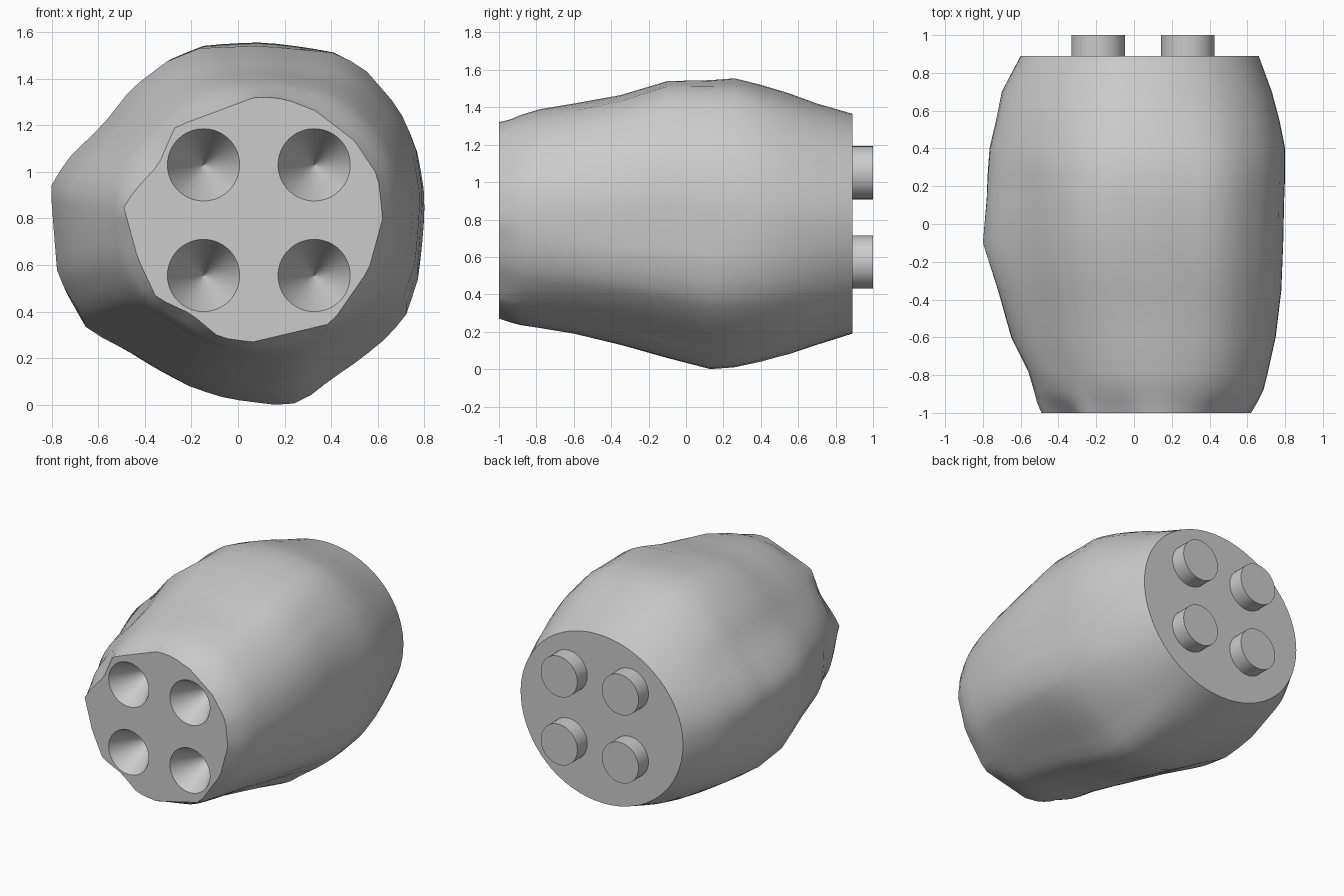
import bpy, bmesh, math
from mathutils import Matrix, Vector

cube = bpy.data.objects.get("Cube")
if cube:
    bpy.data.objects.remove(cube)

SIDES = 64
HOLE_DEPTH = 0.3
CHIP_START = -0.88
BACK_END = 0.89

grey = bpy.data.materials.new("stone_grey")
grey.use_nodes = True
grey.diffuse_color = (0.6, 0.6, 0.6, 1)
grey.node_tree.nodes["Principled BSDF"].inputs["Base Color"].default_value = (0.6, 0.6, 0.6, 1)

# Cross-section outlines (x, z), anticlockwise from the front
FRONT = [(.62, .8), (.6, .98), (.5, 1.13), (.33, 1.26), (.2, 1.31), (.08, 1.32),
         (-.27, 1.19), (-.34, 1.03), (-.44, .92), (-.49, .85), (-.43, .63), (-.35, .46),
         (-.2, .39), (-.08, .29), (.06, .27), (.4, .35), (.56, .58)]
MIDDLE = [(.8, .9), (.77, 1.1), (.7, 1.27), (.55, 1.45), (.43, 1.52), (.1, 1.55),
          (-.16, 1.54), (-.3, 1.48), (-.45, 1.36), (-.57, 1.2), (-.73, 1.04),
          (-.8, .92), (-.77, .52), (-.66, .33), (-.46, .24), (-.2, .09),
          (-.05, .04), (.2, 0), (.28, .02), (.4, .12), (.52, .2), (.65, .3),
          (.73, .39), (.78, .55)]

# Extents along the body: y, x low, x high, z low, z high
RINGS = [(-1, -.49, .62, .27, 1.32), (-.94, -.515, .655, .25, 1.335),
         (CHIP_START, -.53, .685, .235, 1.36),
         (-.78, -.56, .71, .22, 1.39), (-.6, -.65, .75, .19, 1.42),
         (-.35, -.72, .78, .13, 1.465), (-.1, -.8, .79, .06, 1.54),
         (.13, -.78, .795, 0, 1.545), (.26, -.775, .8, .01, 1.555),
         (.4, -.765, .8, .04, 1.52), (.55, -.73, .77, .08, 1.475),
         (.7, -.7, .73, .13, 1.42), (BACK_END, -.6, .66, .19, 1.365)]


def fit(points, x0, x1, z0, z1):
    """Stretch an outline to fill a box."""
    xs, zs = zip(*points)
    ax, bx, az, bz = min(xs), max(xs), min(zs), max(zs)
    return [(x0 + (x - ax) / (bx - ax) * (x1 - x0),
             z0 + (z - az) / (bz - az) * (z1 - z0)) for x, z in points]


def rays():
    for i in range(SIDES):
        angle = math.tau * i / SIDES
        yield angle, Vector((math.cos(angle), math.sin(angle)))


def resample(points):
    """Cut an outline with evenly spaced rays from its centre."""
    pts = [Vector(p) for p in fit(points, -1, 1, -1, 1)]
    result = []
    for _, ray in rays():
        best = 0
        for a, b in zip(pts, pts[1:] + pts[:1]):
            edge = b - a
            det = ray.cross(edge)
            if abs(det) < 1e-9:
                continue
            dist, along = a.cross(edge) / det, a.cross(ray) / det
            if -1e-6 <= along <= 1 + 1e-6:
                best = max(best, dist)
        result.append(ray * best)
    return result


def blend(a, b, t):
    return [p.lerp(q, t) for p, q in zip(a, b)]


def make_object(name, bm):
    bmesh.ops.recalc_face_normals(bm, faces=bm.faces)
    mesh = bpy.data.meshes.new(name)
    bm.to_mesh(mesh)
    bm.free()
    mesh.materials.append(grey)
    obj = bpy.data.objects.new(name, mesh)
    bpy.context.collection.objects.link(obj)
    return obj


def smooth(obj):
    bpy.ops.object.select_all(action='DESELECT')
    obj.select_set(True)
    bpy.context.view_layer.objects.active = obj
    bpy.ops.object.shade_smooth_by_angle(angle=math.radians(35))


def add_cone(bm, x, z, y0, y1, r0, r1, segments):
    """Round form along y, from y0 to y1."""
    place = Matrix.Translation((x, (y0 + y1) / 2, z)) @ Matrix.Rotation(-math.pi / 2, 4, 'X')
    bmesh.ops.create_cone(bm, cap_ends=True, segments=segments, radius1=r0, radius2=r1,
                          depth=y1 - y0, matrix=place)


# Rounded stone body: oval back, lumpy middle, chipped front rim
front, middle = resample(FRONT), resample(MIDDLE)
back = [ray * (1 + .07 * max(0, math.cos(angle - .9)) ** 2) for angle, ray in rays()]
neck = blend(middle, back, .75)
bm = bmesh.new()
loops = []
for y, *box in RINGS:
    if y < CHIP_START:
        shape = blend(neck, front, (CHIP_START - y) / (CHIP_START + 1))
    elif y < 0:
        shape = blend(middle, neck, (y / CHIP_START) ** 1.5)
    else:
        shape = blend(middle, back, y / BACK_END)
    loops.append([bm.verts.new((x, y, z)) for x, z in fit([tuple(p) for p in shape], *box)])
for lower, upper in zip(loops, loops[1:]):
    for i in range(SIDES):
        j = (i + 1) % SIDES
        bm.faces.new((lower[i], lower[j], upper[j], upper[i]))
bm.faces.new(loops[0])
bm.faces.new(loops[-1])
body = make_object("stone_body", bm)

# Four conical sockets cut into the front
bm = bmesh.new()
for x in (-.148, .327):
    for z in (.555, 1.03):
        add_cone(bm, x, z, -1.1, -1 + HOLE_DEPTH,
                 .155 * (HOLE_DEPTH + .1) / HOLE_DEPTH, 0, 96)
cutter = make_object("socket_cutter", bm)
cutter.hide_render = True
smooth(body)
cut = body.modifiers.new("sockets", 'BOOLEAN')
cut.operation = 'DIFFERENCE'
cut.solver = 'EXACT'
cut.object = cutter
bpy.ops.object.modifier_apply(modifier=cut.name)
bpy.data.objects.remove(cutter)

# Four round pegs on the back
for side, x in (("right", -.19), ("left", .285)):
    for level, z in (("lower", .573), ("upper", 1.05)):
        bm = bmesh.new()
        add_cone(bm, x, z, BACK_END - .02, 1, .142, .142, 48)
        smooth(make_object(f"{level}_{side}_peg", bm))
